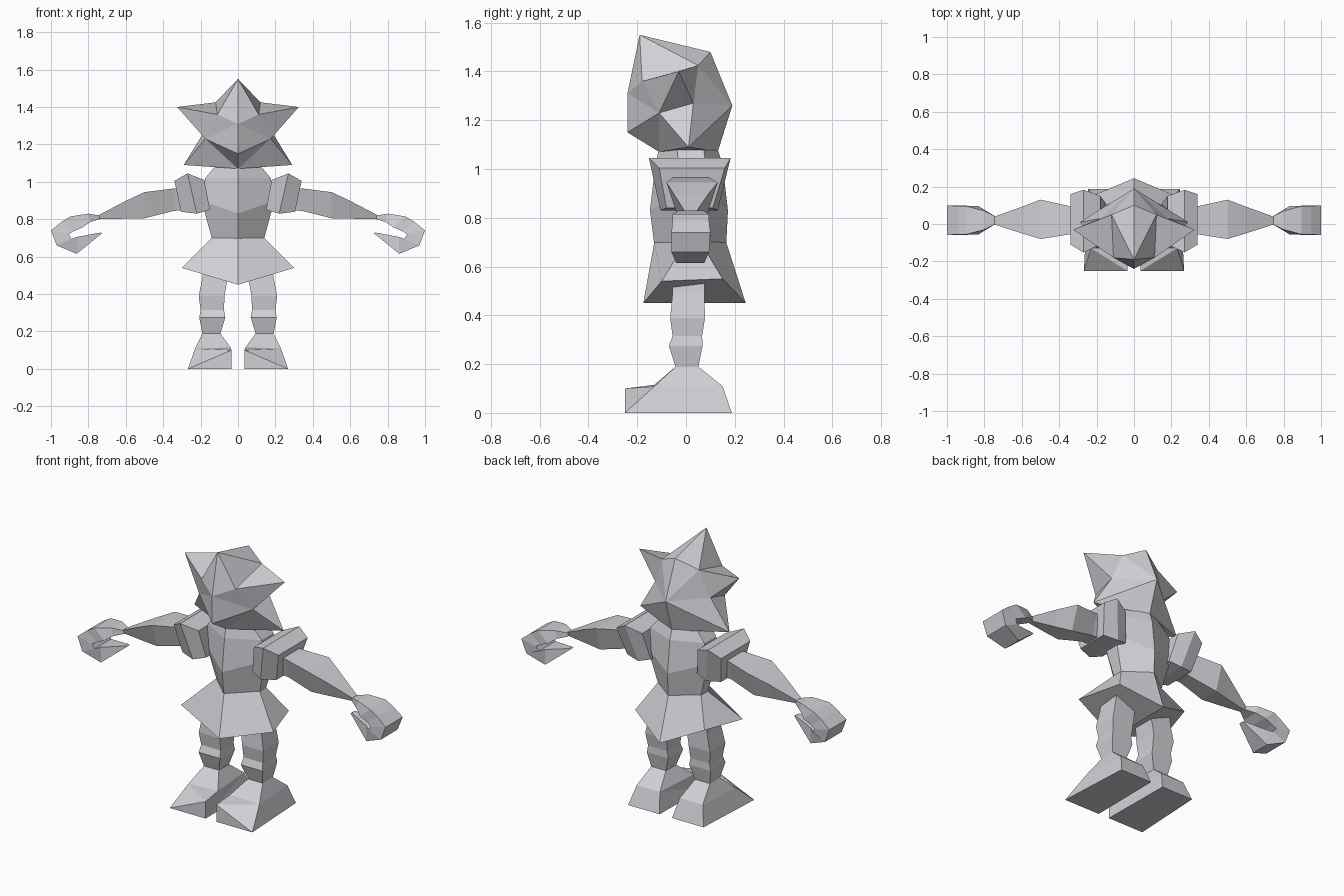
import bpy, bmesh, math

if "Cube" in bpy.data.objects:
    bpy.data.objects.remove(bpy.data.objects["Cube"])

grey = bpy.data.materials.new("light_grey")
grey.diffuse_color = (0.64, 0.63, 0.67, 1)
grey.use_nodes = True
grey.node_tree.nodes["Principled BSDF"].inputs["Base Color"].default_value = grey.diffuse_color


def build(name, verts, faces):
    """Right-hand half of a part, mirrored across the middle plane."""
    me = bpy.data.meshes.new(name)
    me.from_pydata(verts, [], faces)
    bm = bmesh.new()
    bm.from_mesh(me)
    # the middle plane is closed temporarily so normals can be resolved, then reopened
    rim = [e for e in bm.edges if e.is_boundary]
    caps = bmesh.ops.holes_fill(bm, edges=rim, sides=0)["faces"] if rim else []
    bmesh.ops.recalc_face_normals(bm, faces=bm.faces[:])
    if caps:
        bmesh.ops.delete(bm, geom=caps, context='FACES_ONLY')
    bm.to_mesh(me)
    bm.free()
    me.materials.append(grey)
    ob = bpy.data.objects.new(name, me)
    bpy.context.collection.objects.link(ob)
    mod = ob.modifiers.new("mirror", 'MIRROR')
    mod.use_clip = True
    return ob


def loft(name, rings):
    """Skin a chain of equal-sized closed rings and cap both ends."""
    n = len(rings[0])
    verts = [p for r in rings for p in r]
    faces = [(k * n + i, k * n + (i + 1) % n, (k + 1) * n + (i + 1) % n, (k + 1) * n + i)
             for k in range(len(rings) - 1) for i in range(n)]
    faces += [tuple(range(n)), tuple(range(len(verts) - n, len(verts)))]
    return build(name, verts, faces)


def named(name, pts, tris):
    """Half shell from lettered points and faces spelled with those letters."""
    keys = list(pts)
    return build(name, list(pts.values()), [[keys.index(c) for c in f] for f in tris.split()])


# head: star-shaped hair and face with pointed side tufts
named("head", {
    'P': (0, -.19, 1.55), 'Q': (0, .10, 1.48), 'R': (0, .19, 1.26), 'F': (0, -.24, 1.31),
    'G': (0, -.24, 1.15), 'H': (0, -.11, 1.07), 'N': (0, .13, 1.07), 'B': (.11, -.18, 1.36),
    'T': (.12, .05, 1.425), 'E': (.325, -.03, 1.40), 'S': (.175, -.11, 1.23),
    'L': (.29, .01, 1.09), 'D': (.18, .03, 1.27)},
    "PFB BFS BSE FGS GHS SHL LHN ESD SLD PBT BET PTQ TED TDR QTR DLR RLN")

# torso: half rings from front middle to back middle, angled at the front
rows = []
for zc, zs, front, w, yf, yb, back in [(.69, .69, -.13, .138, 0, .06, .165),
                                       (.83, .90, -.148, .195, -.02, .08, .172),
                                       (1.02, 1.02, -.125, .175, -.03, .08, .15),
                                       (1.11, 1.11, -.105, .10, -.04, .07, .12)]:
    rows += [(0, front, zc), (w, yf, zs), (w, yb, zs), (0, back, zc)]
build("torso", rows,
      [(k * 4 + i, k * 4 + i + 1, k * 4 + i + 5, k * 4 + i + 4) for k in range(3) for i in range(3)]
      + [(0, 1, 2, 3), (12, 13, 14, 15)])

# skirt: flared, dipping to a point at front and back, tented underneath
named("skirt", {
    'a': (0, -.13, .70), 'b': (.14, 0, .70), 'c': (.14, .06, .70), 'd': (0, .165, .70),
    'f': (0, -.175, .45), 'g': (.30, -.10, .54), 'h': (.225, .15, .55), 'k': (0, .245, .45)},
    "abgf bchg cdkh fghk abcd")


# leg: square rings with a band below the knee
def leg_ring(z, x0, x1, y0, y1):
    return [(x0, y0, z), (x1, y0, z), (x1, y1, z), (x0, y1, z)]


loft("leg", [leg_ring(*r) for r in [
    (.54, .05, .185, -.055, .075), (.49, .055, .19, -.055, .075), (.39, .072, .21, -.065, .078),
    (.315, .075, .20, -.055, .066), (.275, .068, .207, -.07, .068), (.185, .095, .19, -.042, .05)]])

# foot: wedge with a raised inner toe
named("foot", {
    'a': (.035, -.25, 0), 'b': (.268, -.25, 0), 'c': (.245, .188, 0), 'd': (.04, .188, 0),
    't': (.035, -.25, .10), 'i': (.04, -.13, .115), 'o': (.23, -.13, .108), 'p': (.215, .15, .11),
    'q': (.065, .15, .11), 'w': (.095, -.042, .19), 'x': (.19, -.042, .19),
    'y': (.19, .05, .19), 'z': (.095, .05, .19)},
    "abcd abt tbo toi oiwx bcpo opyx cdqp pqzy daq atiq iqzw wxyz")


# shoulder pad: bulging block, widest along its middle band
def pad_ring(xt, xb, zt, zb, y0, y1, b0, b1):
    return [(xt, y0, zt), (xt, y1, zt), (xb, b1, zb), (xb, b0, zb)]


loft("shoulder_pad", [
    pad_ring(.18, .15, 1.01, .85, -.11, .15, -.08, .11),
    pad_ring(.27, .22, 1.045, .83, -.152, .183, -.105, .13),
    pad_ring(.34, .305, 1.005, .84, -.11, .16, -.08, .11)])


# arm: flat-topped and narrower below, swelling at the elbow, pinching to the wrist
def arm_ring(x, z0, z1, y0, y1):
    m = .22 * (y1 - y0)
    return [(x, y0, z1), (x, y1, z1), (x, y1 - m, z0), (x, y0 + m, z0)]


loft("arm", [arm_ring(*r) for r in [
    (.20, .85, .975, -.055, .085), (.34, .845, .965, -.055, .095), (.50, .805, .945, -.08, .13),
    (.60, .803, .898, -.05, .092), (.745, .80, .822, -.003, .04)]])

# hand: mitten curling round from the wrist to pointed fingertips
hand = []
for (xo, zo), (xi, zi), y0, y1 in [
        ((.74, .82), (.74, .80), 0, .04), ((.80, .83), (.79, .785), -.03, .07),
        ((.895, .815), (.83, .757), -.055, .095), ((.945, .785), (.88, .735), -.055, .095),
        ((1.0, .74), (.905, .72), -.06, .10), ((.97, .66), (.89, .695), -.06, .095),
        ((.862, .615), (.862, .705), -.04, .075), ((.727, .725), (.735, .729), .005, .035)]:
    hand.append([(xo, y0, zo), (xo, y1, zo), (xi, y1, zi), (xi, y0, zi)])
loft("hand", hand)
